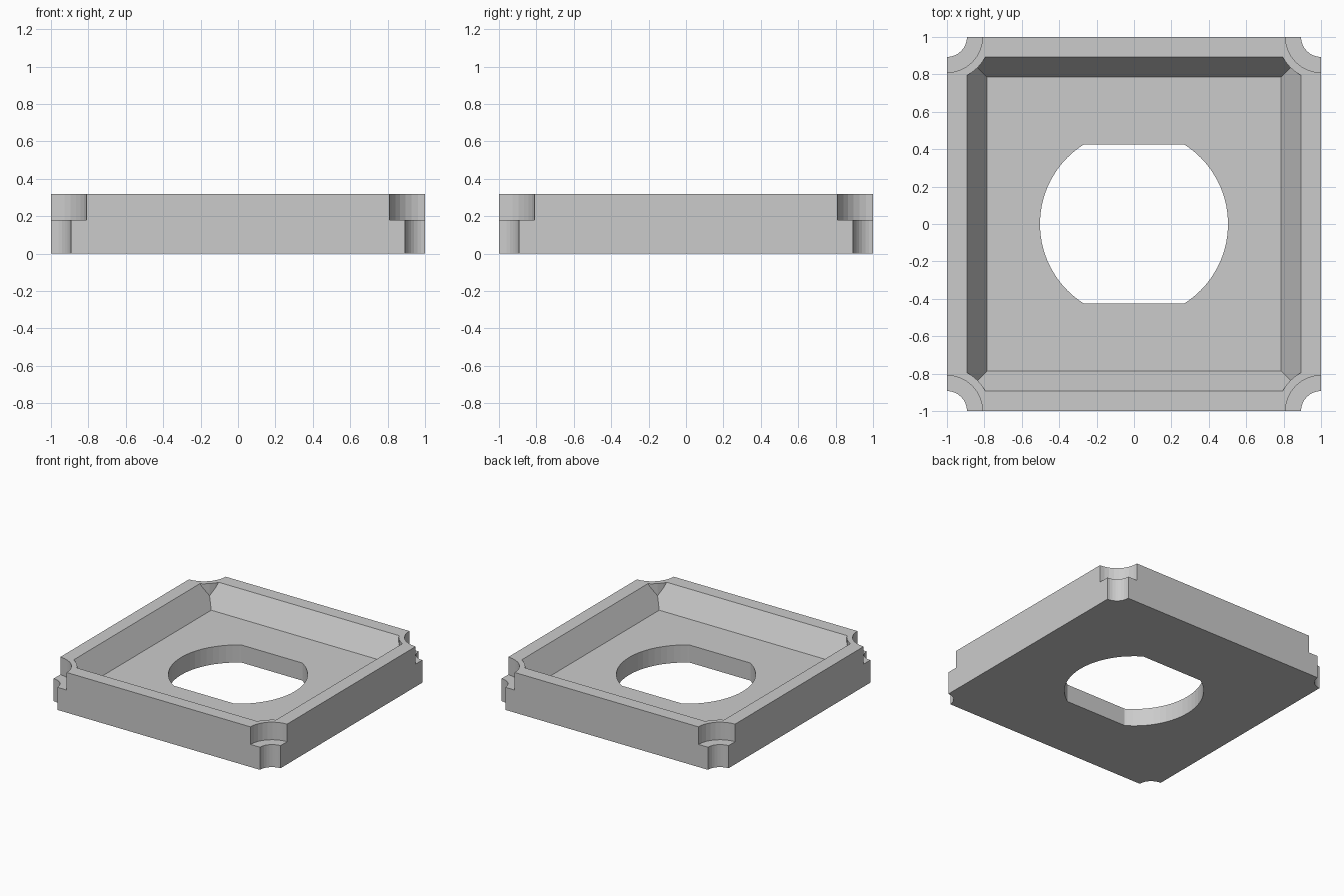
import bpy
import bmesh
from math import cos, sin, tau

if "Cube" in bpy.data.objects:
    bpy.data.objects.remove(bpy.data.objects["Cube"], do_unlink=True)

HEIGHT = 0.32    # overall thickness
FLOOR = 0.14     # floor of the tray
LEDGE = 0.18     # step inside the corner notches
CORNERS = [(x, y) for x in (-1, 1) for y in (-1, 1)]


def material(name, value):
    mat = bpy.data.materials.new(name)
    mat.use_nodes = True
    colour = (value, value, value, 1)
    mat.diffuse_color = colour
    mat.node_tree.nodes["Principled BSDF"].inputs["Base Color"].default_value = colour
    return mat


def loft(name, bottom, top, z0, z1):
    """Closed solid between two matching outlines."""
    bm = bmesh.new()
    low = [bm.verts.new((x, y, z0)) for x, y in bottom]
    high = [bm.verts.new((x, y, z1)) for x, y in top]
    bm.faces.new(low[::-1])
    bm.faces.new(high)
    n = len(low)
    for i in range(n):
        j = (i + 1) % n
        bm.faces.new((low[i], low[j], high[j], high[i]))
    mesh = bpy.data.meshes.new(name)
    bm.to_mesh(mesh)
    bm.free()
    obj = bpy.data.objects.new(name, mesh)
    bpy.context.collection.objects.link(obj)
    return obj


def square(h):
    return [(-h, -h), (h, -h), (h, h), (-h, h)]


def circle(r, n, cx=0, cy=0):
    return [(cx + r * cos(tau * i / n), cy + r * sin(tau * i / n)) for i in range(n)]


def cylinder(name, r, centre, z0, z1):
    outline = circle(r, 32, *centre)
    return loft(name, outline, outline, z0, z1)


def cut(target, cutters):
    """Subtract each cutter, bake the result and remove the cutters."""
    for cutter in cutters:
        cutter.hide_render = True
        mod = target.modifiers.new("cut", "BOOLEAN")
        mod.operation = "DIFFERENCE"
        mod.solver = "EXACT"
        mod.object = cutter
    graph = bpy.context.evaluated_depsgraph_get()
    graph.update()
    mesh = bpy.data.meshes.new_from_object(target.evaluated_get(graph))
    target.modifiers.clear()
    target.data = mesh
    for cutter in cutters:
        bpy.data.objects.remove(cutter, do_unlink=True)


# Square block
plate = loft("tray_plate", square(1), square(1), 0, HEIGHT)

# Tray recess with sloping walls, kept clear of the round corner posts
slope = (0.893 - 0.787) / (HEIGHT - FLOOR)
above = HEIGHT + 0.08
recess = loft("recess_cutter", square(0.787),
              square(0.787 + slope * (above - FLOOR)), FLOOR, above)
cut(recess, [cylinder("post_cutter", 0.232, c, 0, 1) for c in CORNERS])

# Central round hole with two flat sides
half_flat = 0.425
arc = [p for p in circle(0.503, 64) if abs(p[1]) < half_flat - 0.005]
flat_x = (0.503 ** 2 - half_flat ** 2) ** 0.5
right = sorted([p for p in arc if p[0] > 0], key=lambda p: p[1])
right = [(flat_x, -half_flat)] + right + [(flat_x, half_flat)]
outline = right + [(-x, -y) for x, y in right]
hole = loft("hole_cutter", outline, outline, -0.1, 0.6)

# Stepped round notches in the four corners
notches = []
for c in CORNERS:
    notches.append(cylinder("narrow_notch_cutter", 0.107, c, -0.1, 0.6))
    notches.append(cylinder("wide_notch_cutter", 0.19, c, LEDGE, 0.5))

cut(plate, [recess, hole] + notches)

# One plain grey, flat shaded
plate.data.materials.clear()
plate.data.materials.append(material("light_grey", 0.6))
for face in plate.data.polygons:
    face.material_index = 0
    face.use_smooth = False
